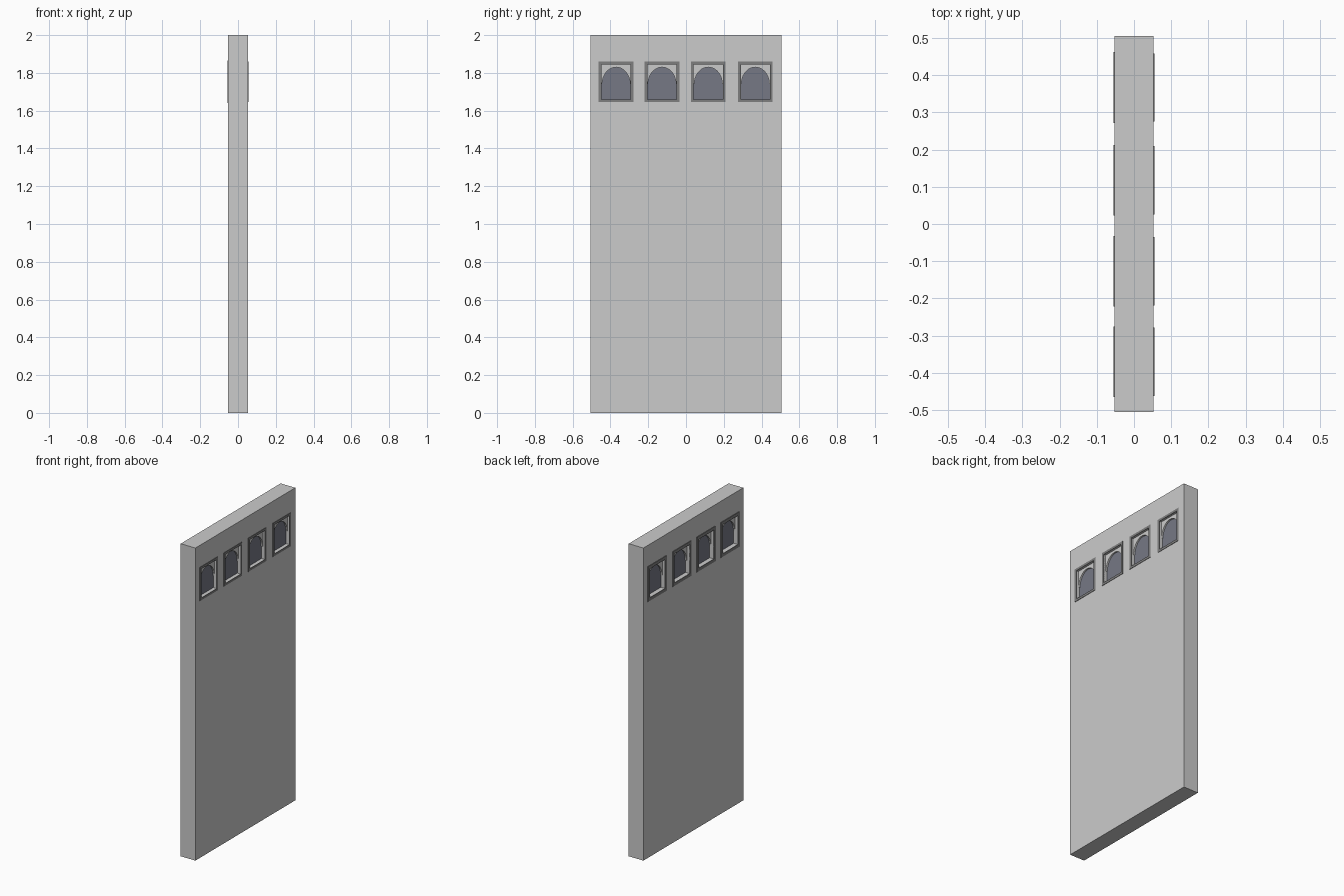
import bpy, bmesh, math

if "Cube" in bpy.data.objects:
    bpy.data.objects.remove(bpy.data.objects["Cube"])


def material(name, rgb):
    m = bpy.data.materials.new(name)
    m.diffuse_color = (*rgb, 1)
    m.use_nodes = True
    m.node_tree.nodes["Principled BSDF"].inputs["Base Color"].default_value = m.diffuse_color
    return m


WALL = material("light grey", (0.60, 0.60, 0.60))
FRAME = material("dark grey", (0.21, 0.21, 0.21))
GLASS = material("blue grey glass", (0.18, 0.19, 0.235))


def make_object(name, bm, mat):
    bmesh.ops.recalc_face_normals(bm, faces=bm.faces)
    me = bpy.data.meshes.new(name)
    bm.to_mesh(me)
    bm.free()
    me.materials.append(mat)
    ob = bpy.data.objects.new(name, me)
    bpy.context.collection.objects.link(ob)
    return ob


def add_box(bm, x0, x1, y0, y1, z0, z1):
    vs = bmesh.ops.create_cube(bm, size=1)["verts"]
    for v in vs:
        v.co = (x1 if v.co.x > 0 else x0,
                y1 if v.co.y > 0 else y0,
                z1 if v.co.z > 0 else z0)


def add_prism(bm, pts, x0, x1):
    # extrude a y-z outline along x
    a = [bm.verts.new((x0, y, z)) for y, z in pts]
    b = [bm.verts.new((x1, y, z)) for y, z in pts]
    n = len(pts)
    bm.faces.new(a)
    bm.faces.new(b[::-1])
    for i in range(n):
        j = (i + 1) % n
        bm.faces.new((a[i], b[i], b[j], a[j]))


CENTRES = (-0.37, -0.127, 0.118, 0.367)
HALF_W, Z0, Z1 = 0.077, 1.66, 1.845      # window opening
SPRING, ARCH_TOP, ARCH_R = 1.74, 1.83, 0.074
W, X = 0.505, 0.052                      # panel half width and half thickness

# panel: solid bands above and below, posts between the openings
bm = bmesh.new()
ys = [-W] + [c + s * HALF_W for c in CENTRES for s in (-1, 1)] + [W]
zs = [0, Z0, Z1, 2]
outline = [(-W, 0), (W, 0), (W, 2), (-W, 2)]
add_prism(bm, outline, -X, X)
panel = make_object("door_panel", bm, WALL)

# window openings cut through the panel
bm = bmesh.new()
for c in CENTRES:
    add_box(bm, -0.2, 0.2, c - HALF_W, c + HALF_W, Z0, Z1)
cutter = make_object("opening_cutter", bm, WALL)
cutter.hide_render = True
mod = panel.modifiers.new("openings", "BOOLEAN")
mod.object = cutter
mod.solver = "EXACT"
bpy.context.view_layer.objects.active = panel
bpy.ops.object.modifier_apply(modifier=mod.name)
bpy.data.objects.remove(cutter)

for k, c in enumerate(CENTRES, 1):
    # raised trim on both sides
    for side, x0, x1, w, zb, zt in (("right", X - 0.002, 0.0545, 0.092, 1.645, 1.86),
                                    ("left", -0.0555, -X + 0.002, 0.095, 1.64, 1.865)):
        bm = bmesh.new()
        add_box(bm, x0, x1, c - w, c - HALF_W, zb, zt)
        add_box(bm, x0, x1, c + HALF_W, c + w, zb, zt)
        add_box(bm, x0, x1, c - HALF_W, c + HALF_W, zb, Z0)
        add_box(bm, x0, x1, c - HALF_W, c + HALF_W, Z1, zt)
        make_object(f"window_trim_{side}_{k}", bm, FRAME)

    # arched surround filling the upper corners
    arch = [(c + ARCH_R * math.cos(t), SPRING + (ARCH_TOP - SPRING) * math.sin(t))
            for t in [math.pi * i / 20 for i in range(21)]]
    bm = bmesh.new()
    add_prism(bm, [(c - HALF_W, SPRING), (c - HALF_W, Z1), (c, Z1),
                   *arch[10:]][::1], -0.035, 0.04)
    add_prism(bm, [(c + HALF_W, SPRING), (c + HALF_W, Z1), (c, Z1),
                   *arch[10::-1]], -0.035, 0.04)
    make_object(f"arch_surround_{k}", bm, WALL)

    # glass pane
    bm = bmesh.new()
    add_box(bm, -0.025, 0.03, c - HALF_W, c + HALF_W, Z0, Z1 - 0.005)
    make_object(f"window_glass_{k}", bm, GLASS)
